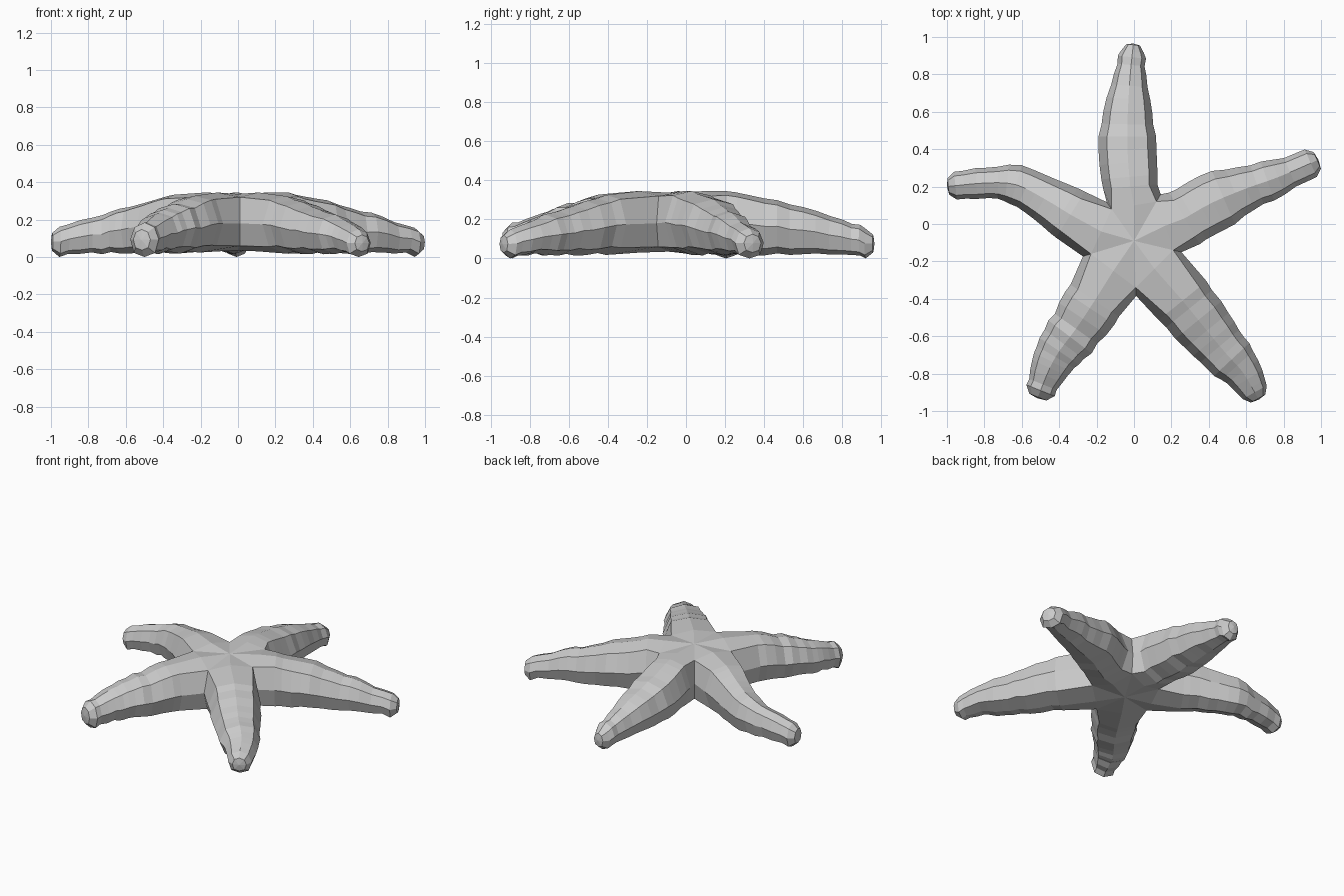
import bpy, bmesh, random
from mathutils import Vector

random.seed(4)
cube = bpy.data.objects.get("Cube")
if cube:
    bpy.data.objects.remove(cube, do_unlink=True)

HUB = Vector((0, -0.09, 0))
STEPS = 3  # rings between two stations of an arm

# Arm stations from hub to tip: x, y, half width (arms run counterclockwise)
ARMS = [
    [(-.02, .2, .145), (-.035, .4, .155), (-.033, .6, .125), (-.02, .8, .085), (-.008, .92, .068)],
    [(.27, .03, .16), (.42, .115, .16), (.6, .19, .125), (.77, .25, .095), (.945, .325, .075)],
    [(-.34, .05, .145), (-.48, .135, .125), (-.63, .21, .105), (-.78, .22, .085), (-.955, .205, .075)],
    [(-.21, -.41, .155), (-.31, -.56, .145), (-.4, -.68, .125), (-.45, -.77, .105), (-.5, -.89, .078)],
    [(.26, -.41, .165), (.39, -.57, .155), (.49, -.69, .13), (.58, -.79, .105), (.645, -.9, .075)],
]
BACK, RIGHT, LEFT, FRONT_LEFT, FRONT_RIGHT = ARMS
ORDER = [RIGHT, BACK, LEFT, FRONT_LEFT, FRONT_RIGHT]
# Notch on the clockwise side of each arm in ORDER
NOTCHES = [(.21, -.14), (.12, .12), (-.12, .08), (-.23, -.16), (.01, -.34)]


def catmull(pts, i, t):
    a, b, c, d = (pts[min(max(k, 0), len(pts) - 1)] for k in range(i - 1, i + 3))
    return 0.5 * (2 * b + (c - a) * t + (2 * a - 5 * b + 4 * c - d) * t * t
                  + (3 * b - a - 3 * c + d) * t ** 3)


def top_height(p):
    r = max((p - HUB).length - 0.2, 0) / 0.82
    return 0.355 - 0.2 * r ** 1.4


def ring_points(centre, tangent, width, top, low, tipness):
    """Eight-sided section: ridge, shoulder, flank, lower edge, belly and back up."""
    side = Vector((-tangent.y, tangent.x, 0)).normalized()
    shoulder = 0.93 - 0.07 * tipness
    half = [(0, 1), (0.7, shoulder), (1, 0.51), (0.74, 0.12), (0, 0)]
    section = half + [(-s, z) for s, z in half[-2:0:-1]]
    return [centre + side * s * width + Vector((0, 0, low + z * (top - low)))
            for s, z in section]


bm = bmesh.new()


def bridge(a, b):
    for k in range(len(a)):
        n = (k + 1) % len(a)
        bm.faces.new((a[k], a[n], b[n], b[k]))


# Shared columns where neighbouring arms meet
columns = []
for x, y in NOTCHES:
    p = Vector((x, y, 0))
    out = (p - HUB).normalized()
    columns.append([bm.verts.new(p + out * o + Vector((0, 0, z)))
                    for o, z in ((0, .32), (.045, .18), (.01, .06))])

crown = bm.verts.new(HUB + Vector((0, 0, .337)))
belly = bm.verts.new(HUB + Vector((0, 0, .035)))

for i, arm in enumerate(ORDER):
    right, left = columns[i], columns[(i + 1) % len(ORDER)]
    # Root ring borrows the two shared columns
    mid = (right[0].co + left[0].co) / 2
    ridge = bm.verts.new((mid.x, mid.y, .345))
    under = bm.verts.new((mid.x, mid.y, .03))
    ring = [ridge, *left, under, *reversed(right)]

    # Hub fans above and below
    bm.faces.new((crown, right[0], ridge))
    bm.faces.new((crown, ridge, left[0]))
    bm.faces.new((belly, under, right[2]))
    bm.faces.new((belly, left[2], under))

    # Slightly lumpy rings along the arm
    stations = [Vector(s) for s in arm]
    samples = [catmull(stations, k, j / STEPS)
               for k in range(len(stations) - 1) for j in range(STEPS)]
    samples.append(stations[-1])
    for n, s in enumerate(samples):
        p = Vector((s.x, s.y, 0))
        ahead, behind = samples[min(n + 1, len(samples) - 1)], samples[max(n - 1, 0)]
        tangent = Vector((ahead.x - behind.x, ahead.y - behind.y, 0)).normalized()
        lump = random.uniform(-.007, .007) if n else 0
        low = 0.022 + random.uniform(-.008, .006)
        if n == len(samples) - 1:
            low = 0
        pts = ring_points(p, tangent, s.z + lump, top_height(p) + lump, low, n / len(samples))
        new = [bm.verts.new(q) for q in pts]
        bridge(ring, new)
        ring = new

    # Rounded tip
    centre = sum((v.co for v in ring), Vector()) / len(ring)
    cap = [bm.verts.new(centre + (v.co - centre) * 0.6 + tangent * 0.038) for v in ring]
    bridge(ring, cap)
    nose = bm.verts.new(centre + tangent * 0.045)
    for k in range(len(cap)):
        bm.faces.new((cap[k], cap[(k + 1) % len(cap)], nose))

bmesh.ops.recalc_face_normals(bm, faces=bm.faces)
mesh = bpy.data.meshes.new("starfish_body")
bm.to_mesh(mesh)
bm.free()
body = bpy.data.objects.new("starfish_body", mesh)
bpy.context.collection.objects.link(body)

# Plain grey skin
grey = bpy.data.materials.new("light_grey")
grey.use_nodes = True
colour = (0.6, 0.6, 0.6, 1)
grey.diffuse_color = colour
grey.node_tree.nodes["Principled BSDF"].inputs["Base Color"].default_value = colour
mesh.materials.append(grey)
